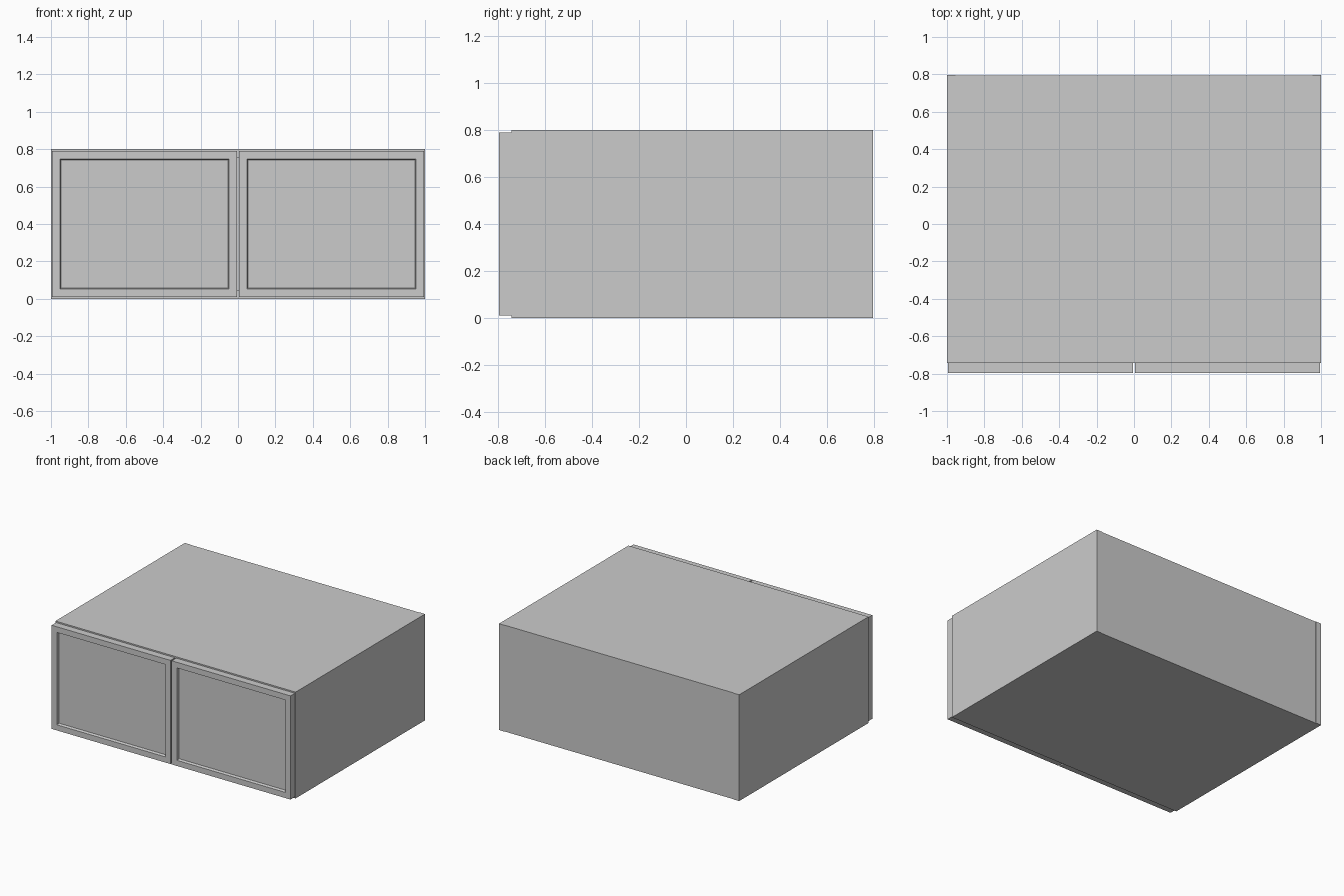
import bpy, bmesh
from mathutils import Vector

if "Cube" in bpy.data.objects:
    bpy.data.objects.remove(bpy.data.objects["Cube"])

W, H = 1.0, 0.8              # half width, height
YF, YM, YB = -0.796, -0.743, 0.796   # door face, carcass front, back
T = 0.045                    # board thickness


def finish(name, bm):
    bmesh.ops.recalc_face_normals(bm, faces=bm.faces)
    me = bpy.data.meshes.new(name)
    bm.to_mesh(me)
    bm.free()
    ob = bpy.data.objects.new(name, me)
    bpy.context.collection.objects.link(ob)
    return ob


def board(bm, lo, hi):
    lo, hi = Vector(lo), Vector(hi)
    verts = bmesh.ops.create_cube(bm, size=1)["verts"]
    for v in verts:
        v.co = (lo + hi) / 2 + v.co * (hi - lo)


def panel(name, lo, hi):
    bm = bmesh.new()
    board(bm, lo, hi)
    return finish(name, bm)


def door(name, x0, x1):
    """Framed door: front face inset, then stepped back with a small bevel."""
    bm = bmesh.new()
    board(bm, (x0, YF, 0.01), (x1, YM, H - 0.01))
    bm.normal_update()
    face = min(bm.faces, key=lambda f: f.calc_center_median().y)
    bmesh.ops.inset_region(bm, faces=[face], thickness=0.06)
    bmesh.ops.inset_region(bm, faces=[face], thickness=0.008)
    for v in face.verts:
        v.co.y += 0.02
    return finish(name, bm)


# Carcass: sides, top, bottom and slightly recessed back
panel("left_side", (-W, YM, 0), (-W + T, YB, H))
panel("right_side", (W - T, YM, 0), (W, YB, H))
panel("top_panel", (-W + T, YM, H - T), (W - T, YB - 0.003, H))
panel("bottom_panel", (-W + T, YM, 0), (W - T, YB - 0.003, T))
panel("back_panel", (-W + T, YB - 0.02, T), (W - T, YB - 0.003, H - T))

# Pair of framed doors with a narrow central gap
door("left_door", -W + 0.006, -0.005)
door("right_door", 0.005, W - 0.006)
